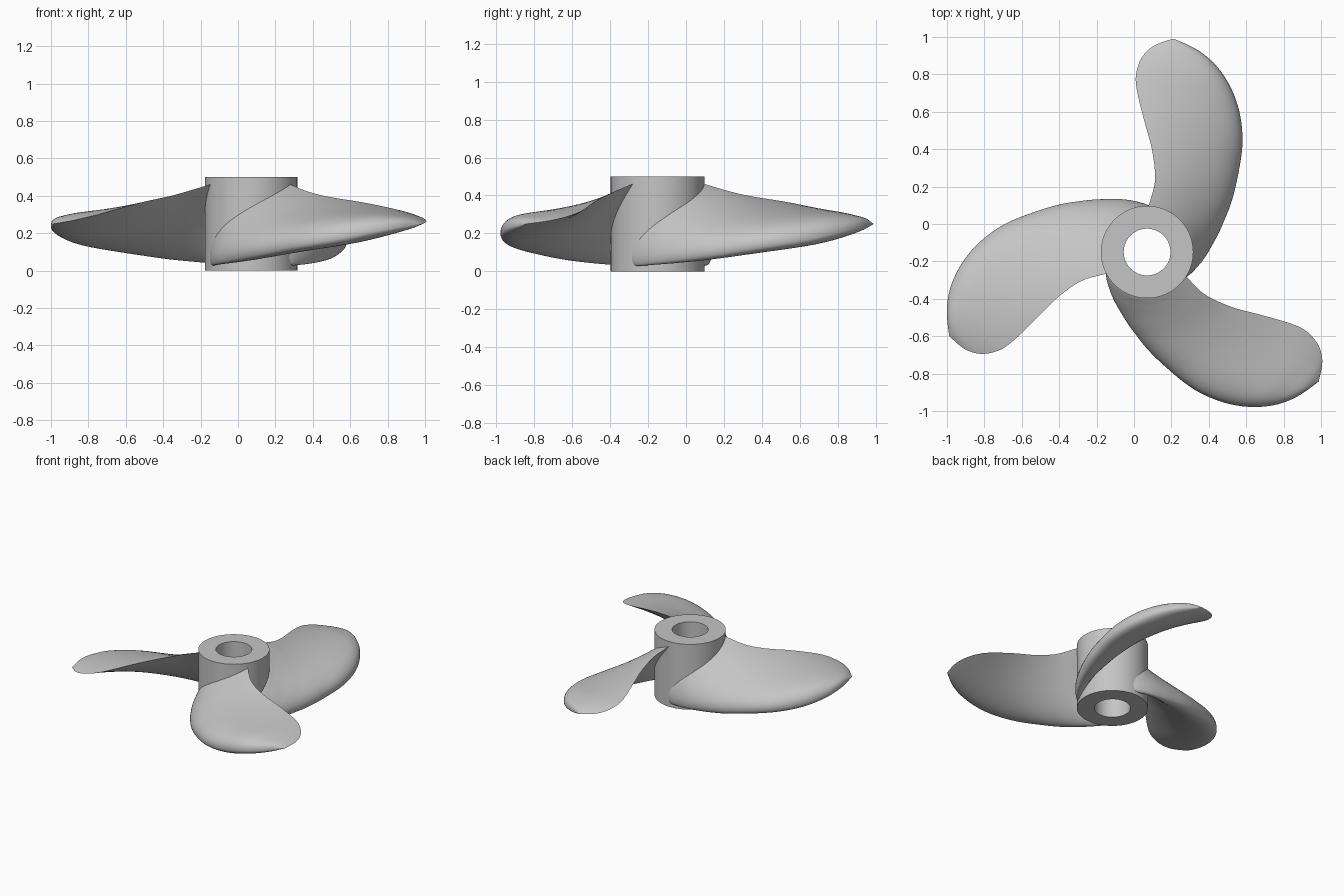
import bpy, bmesh
from math import sin, cos, pi, radians, sqrt, hypot

if "Cube" in bpy.data.objects:
    bpy.data.objects.remove(bpy.data.objects["Cube"], do_unlink=True)

HUB = (0.07, -0.15, 0)
TIP = 1.149
ROOT = 0.215

grey = bpy.data.materials.new("plain grey")
grey.use_nodes = True
grey.diffuse_color = (0.56, 0.56, 0.56, 1)
grey.node_tree.nodes["Principled BSDF"].inputs["Base Color"].default_value = (0.56, 0.56, 0.56, 1)


def curve(pts, x):
    """Smooth interpolation through (x, y) points."""
    n = len(pts)
    i = max(k for k in range(n - 1) if k == 0 or pts[k][0] <= x)

    def slope(k):
        a, b = pts[max(k - 1, 0)], pts[min(k + 1, n - 1)]
        return (b[1] - a[1]) / (b[0] - a[0])
    (x0, y0), (x1, y1) = pts[i], pts[i + 1]
    h = x1 - x0
    t = (x - x0) / h
    return (y0 * (1 + 2 * t) * (1 - t) ** 2 + y1 * t * t * (3 - 2 * t)
            + h * t * (1 - t) * ((1 - t) * slope(i) - t * slope(i + 1)))


def finish(bm, name):
    bmesh.ops.recalc_face_normals(bm, faces=bm.faces)
    mesh = bpy.data.meshes.new(name)
    bm.to_mesh(mesh)
    bm.free()
    mesh.materials.append(grey)
    obj = bpy.data.objects.new(name, mesh)
    bpy.context.collection.objects.link(obj)
    obj.location = HUB
    bpy.ops.object.select_all(action='DESELECT')
    obj.select_set(True)
    bpy.context.view_layer.objects.active = obj
    bpy.ops.object.shade_smooth_by_angle(angle=radians(40))
    return obj


# Hub: a ring profile spun round the shaft axis
bm = bmesh.new()
ring = [bm.verts.new(p) for p in ((0.125, 0, 0), (0.247, 0, 0), (0.247, 0, 0.5), (0.125, 0, 0.5))]
edges = [bm.edges.new((ring[i], ring[(i + 1) % 4])) for i in range(4)]
bmesh.ops.spin(bm, geom=ring + edges, cent=(0, 0, 0), axis=(0, 0, 1),
               angle=2 * pi, steps=72, use_merge=True)
bmesh.ops.remove_doubles(bm, verts=bm.verts, dist=1e-5)
finish(bm, "hub")

# Blade edges by radius: angle in degrees, then height
LOW_ANGLE = [(0.2, -52), (0.249, -30), (0.283, -13), (0.34, 5.5), (0.4, 17), (0.47, 26.2),
             (0.62, 39.5), (0.807, 51), (0.945, 60), (1.052, 68.6), (1.11, 75.4), (TIP, 83)]
HIGH_ANGLE = [(0.2, 92), (0.25, 88), (0.31, 85), (0.382, 83.7), (0.53, 86.8), (0.70, 91.2),
              (0.902, 93.8), (1.02, 92.2), (1.1, 88.4), (TIP, 83)]
LOW_Z = [(0.2, 0.032), (0.25, 0.04), (0.47, 0.074), (0.65, 0.11), (0.85, 0.151),
         (0.95, 0.175), (1.05, 0.208), (1.1, 0.228), (TIP, 0.25)]
HIGH_Z = [(0.2, 0.48), (0.25, 0.46), (0.45, 0.405), (0.7, 0.362), (0.9, 0.32),
          (1.02, 0.289), (1.1, 0.266), (TIP, 0.25)]
# Greatest bulge of the upper and lower side from the chord
UPPER = [(0.2, 0.085), (0.6, 0.085), (0.85, 0.086), (0.97, 0.079), (1.05, 0.06), (1.11, 0.036), (TIP, 0)]
LOWER = [(0.2, 0.065), (0.6, 0.065), (0.85, 0.06), (0.97, 0.05), (1.05, 0.036), (1.11, 0.02), (TIP, 0)]


def foil(f):
    """Aerofoil half thickness along the chord, with a peak of 1."""
    return 10 * (0.2969 * sqrt(f) - 0.126 * f - 0.3516 * f ** 2 + 0.2843 * f ** 3 - 0.1036 * f ** 4)


def section(r, count):
    """Closed loop of a blade section at radius r: upper side, then lower side."""
    lo, hi = radians(curve(LOW_ANGLE, r)), radians(curve(HIGH_ANGLE, r))
    zl, zh = curve(LOW_Z, r), curve(HIGH_Z, r)
    ds, dz = r * (hi - lo), zh - zl
    chord = hypot(ds, dz)

    def point(f, bulge):
        t = bulge * foil(f)
        a = lo + (ds * f - dz / chord * t) / r
        return r * cos(a), r * sin(a), zl + dz * f + ds / chord * t
    fs = [(i / count) ** 2 * (1.5 - 0.5 * i / count) for i in range(count + 1)]
    top = [point(f, curve(UPPER, r) if f < 1 else 0) for f in fs]
    under = [point(f, -curve(LOWER, r)) for f in fs[1:-1]]
    return top + under[::-1]


def blade(name, turn):
    bm = bmesh.new()
    rows, count = 64, 32
    loops = []
    for j in range(rows):
        r = ROOT + (TIP - ROOT) * (1 - cos(pi * j / rows)) / 2
        loops.append([bm.verts.new(p) for p in section(r, count)])
    n = len(loops[0])
    for a, b in zip(loops, loops[1:]):
        for i in range(n):
            k = (i + 1) % n
            bm.faces.new((a[i], a[k], b[k], b[i]))
    tip_angle = radians(LOW_ANGLE[-1][1])
    tip = bm.verts.new((TIP * cos(tip_angle), TIP * sin(tip_angle), LOW_Z[-1][1]))
    for i in range(n):
        bm.faces.new((loops[-1][i], loops[-1][(i + 1) % n], tip))
    bm.faces.new(loops[0][::-1])
    finish(bm, name).rotation_euler.z = turn


# Three equal blades round the hub
for i, name in enumerate(("back_blade", "right_blade", "left_blade")):
    blade(name, i * 2 * pi / 3)
